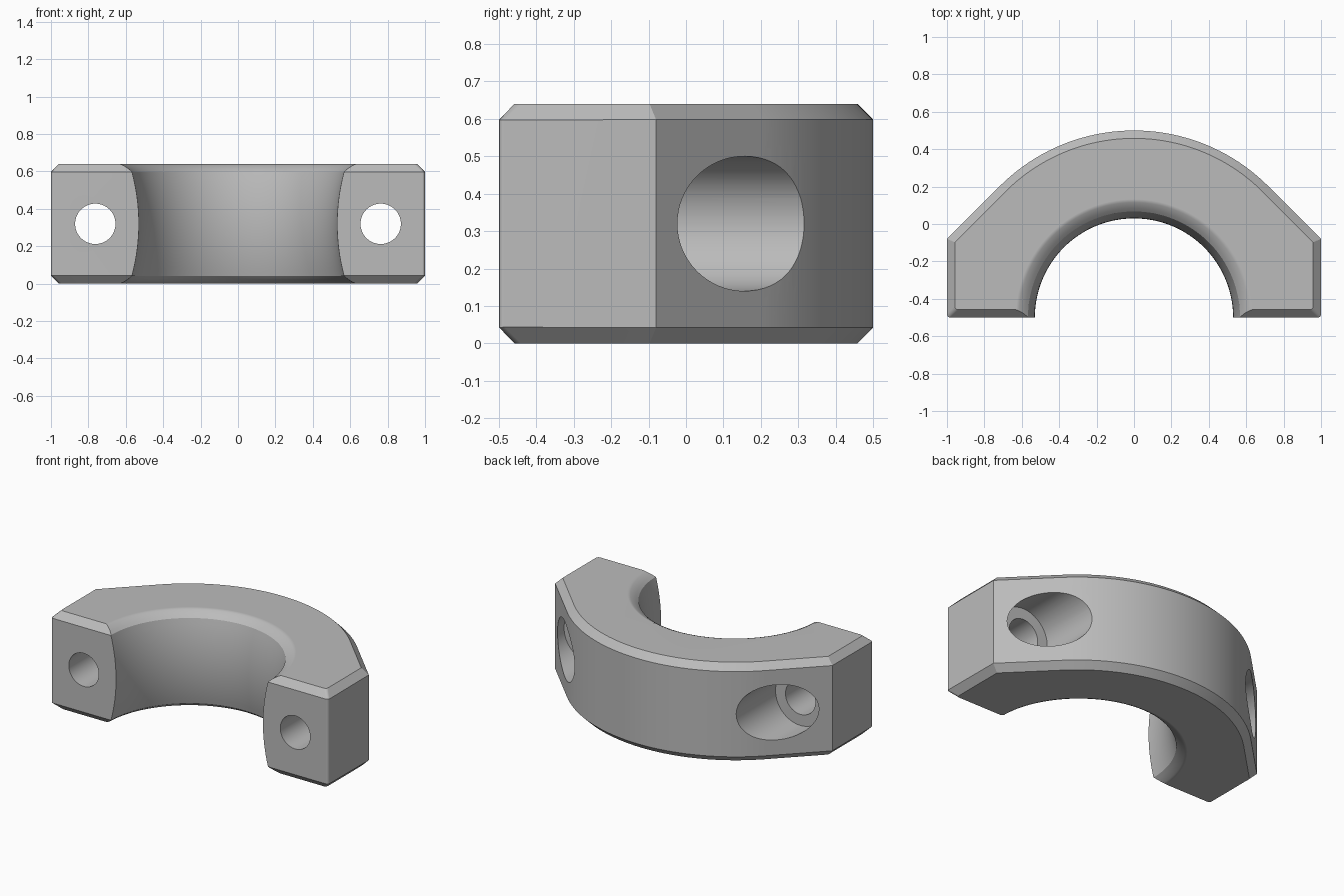
import bpy, bmesh, math
from mathutils import Matrix, Vector

if "Cube" in bpy.data.objects:
    bpy.data.objects.remove(bpy.data.objects["Cube"])

HEIGHT, MID, FRONT, CHAMFER = 0.64, 0.32, -0.5, 0.042

steel = bpy.data.materials.new("matte grey metal")
steel.use_nodes = True
steel.diffuse_color = (0.5, 0.5, 0.5, 1)
steel.node_tree.nodes["Principled BSDF"].inputs["Base Color"].default_value = (0.5, 0.5, 0.5, 1)


def make_object(name, bm):
    bmesh.ops.recalc_face_normals(bm, faces=bm.faces)
    mesh = bpy.data.meshes.new(name)
    bm.to_mesh(mesh)
    bm.free()
    mesh.materials.append(steel)
    obj = bpy.data.objects.new(name, mesh)
    bpy.context.collection.objects.link(obj)
    return obj


def lathe(name, profile, matrix, steps):
    """Closed solid of revolution from (radius, height) points."""
    bm = bmesh.new()
    verts = [bm.verts.new((r, 0, h)) for r, h in profile]
    edges = [bm.edges.new(pair) for pair in zip(verts, verts[1:])]
    bmesh.ops.spin(bm, geom=verts + edges, axis=(0, 0, 1), cent=(0, 0, 0),
                   angle=math.tau, steps=steps)
    bmesh.ops.remove_doubles(bm, verts=bm.verts, dist=1e-5)
    bmesh.ops.transform(bm, matrix=matrix, verts=bm.verts)
    obj = make_object(name, bm)
    obj.hide_render = True
    return obj


# Clamp body: arched back running tangentially into sloped shoulders
R = 1.014
outline = [(-1, FRONT), (1, FRONT), (1, -0.08)]
for i in range(41):
    a = math.radians(45 + 90 * i / 40)
    outline.append((R * math.cos(a), 0.5 - R + R * math.sin(a)))
outline.append((-1, -0.08))

bm = bmesh.new()
base = bm.faces.new([bm.verts.new((x, y, 0)) for x, y in outline])
top = bmesh.ops.extrude_face_region(bm, geom=[base])["geom"]
bmesh.ops.translate(bm, vec=(0, 0, HEIGHT),
                    verts=[g for g in top if isinstance(g, bmesh.types.BMVert)])
bmesh.ops.recalc_face_normals(bm, faces=bm.faces)

# Chamfered rims
rims = [e for e in bm.edges if abs(e.verts[0].co.z - e.verts[1].co.z) < 1e-5]
bmesh.ops.bevel(bm, geom=rims, offset=CHAMFER, segments=1, affect='EDGES')

# Slightly rounded front corners
corners = []
for e in bm.edges:
    a, b = (v.co for v in e.verts)
    near = all(abs(p.x) > 0.9 and p.y < FRONT + 0.1 for p in (a, b))
    if near and abs(a.z - b.z) > 0.01:
        corners.append(e)
bmesh.ops.bevel(bm, geom=corners, offset=0.015, segments=3, profile=0.5, affect='EDGES')
clamp = make_object("clamp_half", bm)

# Bore: wall crowned toward the axis, with eased rims
half = MID - CHAMFER
rim = []
for i in range(5):
    t = i / 4
    r = 0.567 * (1 - t) ** 2 + 2 * t * (1 - t) * 0.597 + 0.633 * t * t
    h = half * (1 - t) ** 2 + 2 * t * (1 - t) * (MID - 0.012) + MID * t * t
    rim.append((r, h))
wall = [(0.53 + 0.037 * (k / 8) ** 2, half * k / 8) for k in range(8)]
upper = wall + rim + [(0.633, MID + 0.1), (0, MID + 0.1)]
bore_profile = [(r, -h) for r, h in reversed(upper[1:])] + upper
cutters = [lathe("bore_cutter", bore_profile, Matrix.Translation((0, FRONT, MID)), 128)]

# Bolt holes with counterbores entering from the back
seat = -0.09
bolt_profile = [(0, -1), (0.108, -1), (0.108, seat), (0.18, seat), (0.18, 1), (0, 1)]
for side, x in (("left", 0.763), ("right", -0.763)):
    place = Matrix.Translation((x, 0, MID)) @ Matrix.Rotation(math.radians(-90), 4, 'X')
    cutters.append(lathe(side + "_bolt_cutter", bolt_profile, place, 64))

bpy.ops.object.select_all(action='DESELECT')
bpy.context.view_layer.objects.active = clamp
clamp.select_set(True)
for cutter in cutters:
    mod = clamp.modifiers.new(cutter.name, 'BOOLEAN')
    mod.operation = 'DIFFERENCE'
    mod.solver = 'EXACT'
    mod.object = cutter
    bpy.ops.object.modifier_apply(modifier=mod.name)
for cutter in cutters:
    bpy.data.objects.remove(cutter)

# Smooth curved walls, crisp machined edges
bpy.ops.object.shade_smooth_by_angle(angle=math.radians(28))
weighted = clamp.modifiers.new("face_weighted_normals", 'WEIGHTED_NORMAL')
weighted.keep_sharp = True
